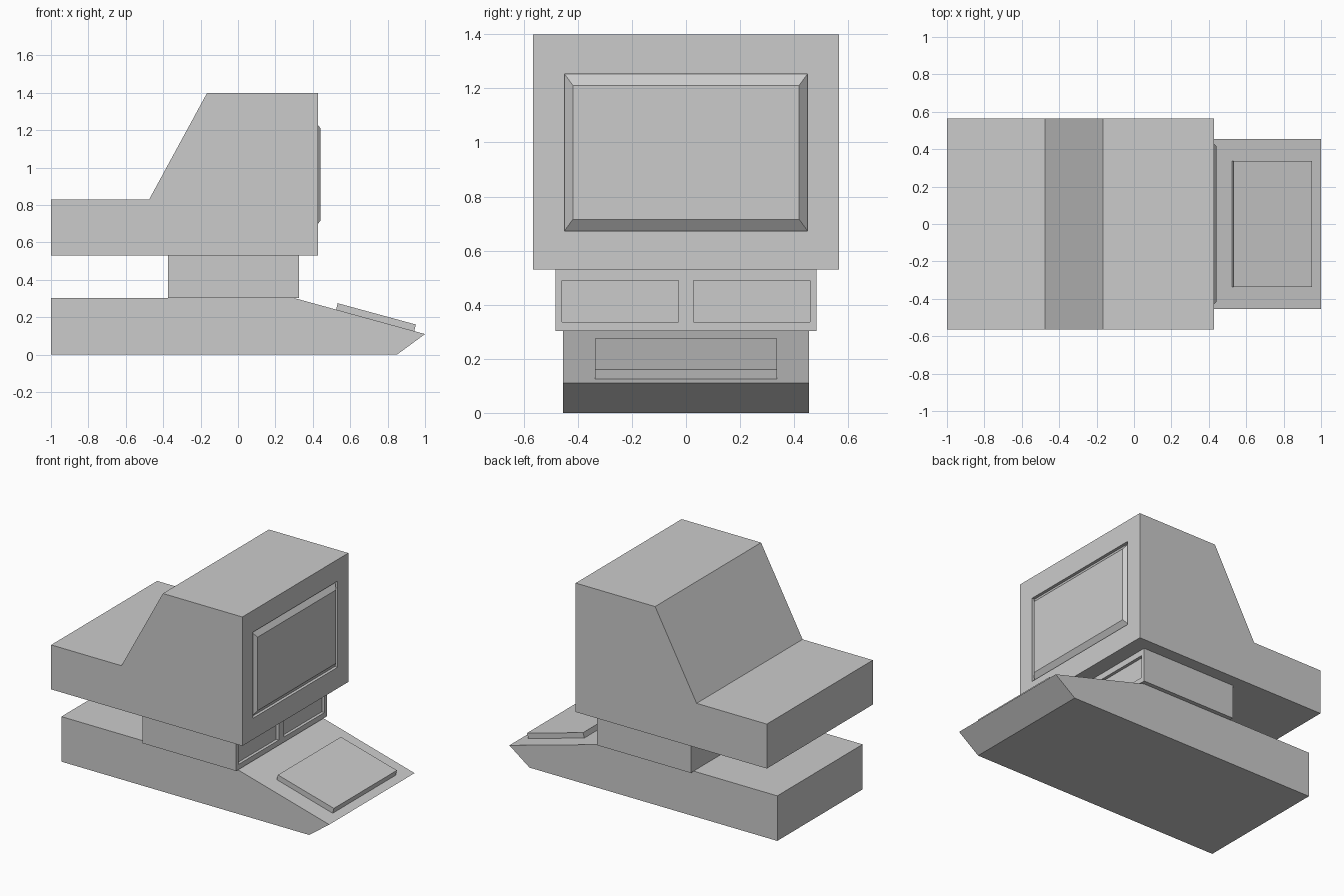
import bpy, bmesh

if "Cube" in bpy.data.objects:
    bpy.data.objects.remove(bpy.data.objects["Cube"])

# One plain grey for the whole computer
grey = bpy.data.materials.new("light_grey")
grey.use_nodes = True
colour = (0.6, 0.6, 0.6, 1)
grey.diffuse_color = colour
grey.node_tree.nodes["Principled BSDF"].inputs["Base Color"].default_value = colour


def finish(name, bm):
    bmesh.ops.recalc_face_normals(bm, faces=bm.faces)
    mesh = bpy.data.meshes.new(name)
    bm.to_mesh(mesh)
    bm.free()
    mesh.materials.append(grey)
    obj = bpy.data.objects.new(name, mesh)
    bpy.context.collection.objects.link(obj)
    return obj


def slab(name, profile, half_width):
    """Extrude an (x, z) side profile across the width."""
    bm = bmesh.new()
    face = bm.faces.new([bm.verts.new((x, -half_width, z)) for x, z in profile])
    new = bmesh.ops.extrude_face_region(bm, geom=[face])["geom"]
    verts = [v for v in new if isinstance(v, bmesh.types.BMVert)]
    bmesh.ops.translate(bm, verts=verts, vec=(0, 2 * half_width, 0))
    return finish(name, bm)


def box(name, xs, ys, zs, taper_y=0, taper_z=0):
    """Box between limits, its +x face shrunk by the tapers."""
    bm = bmesh.new()
    bmesh.ops.create_cube(bm, size=1)
    for v in bm.verts:
        sx, sy, sz = (1 if c > 0 else -1 for c in v.co)
        front = sx > 0
        v.co = (xs[front],
                ys[sy > 0] - sy * taper_y * front,
                zs[sz > 0] - sz * taper_z * front)
    return finish(name, bm)


def cut(target, cutter):
    """Subtract the cutter and discard it."""
    mod = target.modifiers.new("recess", 'BOOLEAN')
    mod.operation = 'DIFFERENCE'
    mod.solver = 'EXACT'
    mod.object = cutter
    bpy.context.view_layer.objects.active = target
    bpy.ops.object.modifier_apply(modifier=mod.name)
    bpy.data.objects.remove(cutter)


# Base with sloping keyboard deck and undercut lip
slab("base", [(-1, 0), (0.85, 0), (1, 0.11), (0.295, 0.304), (-1, 0.304)], 0.455)

# Keyboard plate lying on the slope
slab("keyboard", [(0.524, 0.24), (0.942, 0.125), (0.951, 0.161), (0.533, 0.275)], 0.336)

# Drive unit between base and monitor, with two recessed bays
drive_unit = box("drive_unit", (-0.375, 0.325), (-0.483, 0.483), (0.302, 0.53))
for ys in ((-0.458, -0.028), (0.028, 0.458)):
    cut(drive_unit, box("bay_cutter", (0.305, 0.4), ys, (0.337, 0.49)))

# Monitor housing with sloped back
monitor = slab("monitor", [(-0.999, 0.53), (0.428, 0.53), (0.428, 1.4),
                           (-0.165, 1.4), (-0.475, 0.83), (-0.999, 0.83)], 0.565)

# Screen recess holding a bevelled screen block
screen_y, screen_z = (-0.45, 0.45), (0.673, 1.254)
cut(monitor, box("screen_cutter", (0.408, 0.6), screen_y, screen_z))
box("screen", (0.408, 0.44), screen_y, screen_z, 0.032, 0.043)
